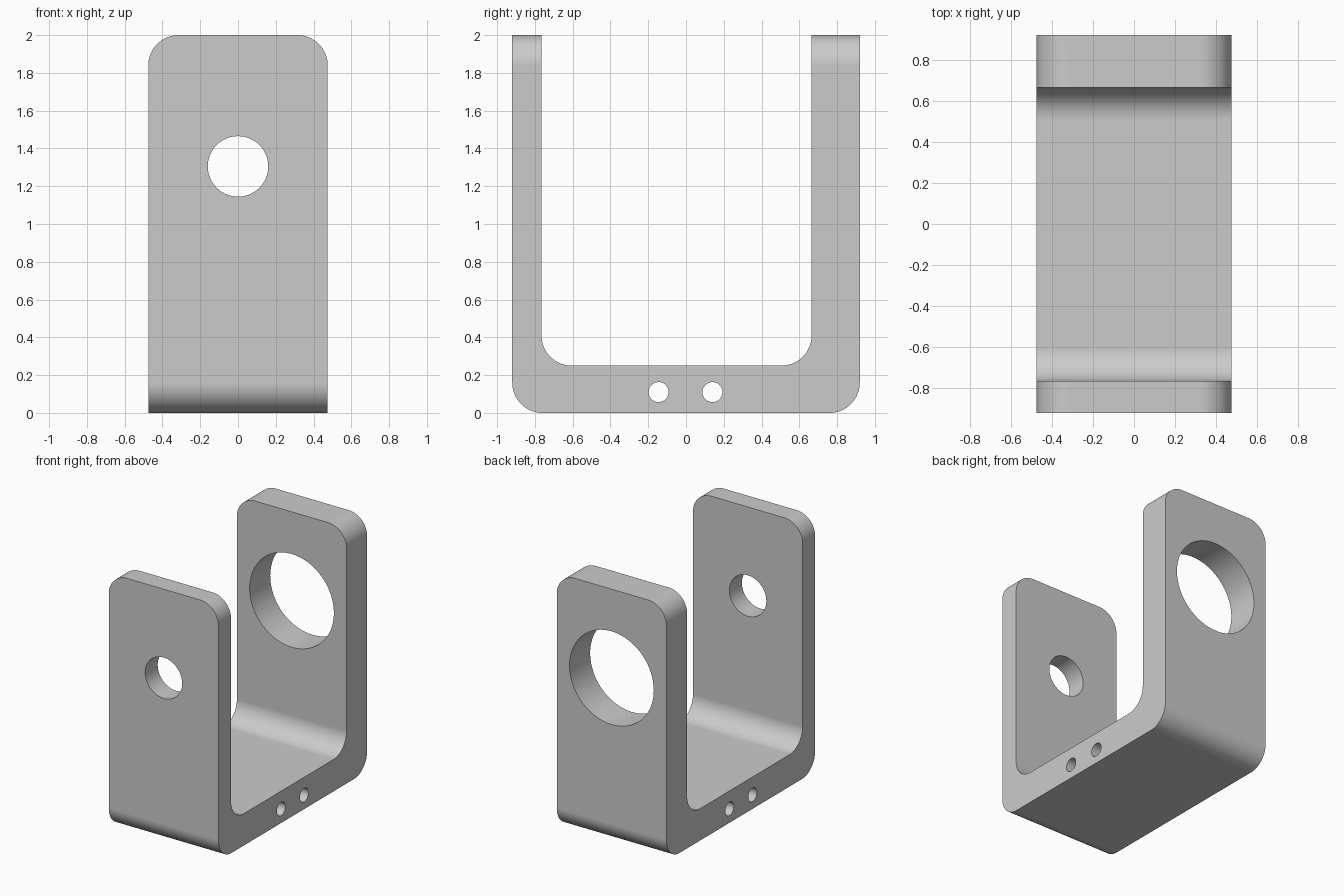
import bpy, bmesh, math
from mathutils import Vector, Matrix

cube = bpy.data.objects.get("Cube")
if cube:
    bpy.data.objects.remove(cube, do_unlink=True)

HALF_W, HALF_D, HEIGHT = 0.475, 0.92, 2.0
FRONT_IN, BACK_IN, FLOOR = -0.765, 0.665, 0.25
RADIUS = 0.16
HOLE_Z = 1.305

steel = bpy.data.materials.new("satin_grey")
steel.use_nodes = True
grey = (0.6, 0.6, 0.6, 1)
steel.diffuse_color = grey
steel.node_tree.nodes["Principled BSDF"].inputs["Base Color"].default_value = grey


def rounded(corners, steps=16):
    """Outline with right-angled corners (u, v, radius) turned into arcs."""
    points = []
    for i, (u, v, r) in enumerate(corners):
        p = Vector((u, v))
        if not r:
            points.append(p)
            continue
        before = (Vector(corners[i - 1][:2]) - p).normalized()
        after = (Vector(corners[(i + 1) % len(corners)][:2]) - p).normalized()
        centre = p + (before + after) * r
        for k in range(steps + 1):
            a = math.pi / 2 * k / steps
            points.append(centre - after * r * math.cos(a) - before * r * math.sin(a))
    return points


def circle(u, v, r, steps=64):
    return [Vector((u + r * math.cos(2 * math.pi * k / steps),
                    v + r * math.sin(2 * math.pi * k / steps))) for k in range(steps)]


def prism(name, outline, axis, start, end):
    """Extrude an outline (horizontal, z) along x or y."""
    def place(p, d):
        return (d, p.x, p.y) if axis == "x" else (p.x, d, p.y)
    bm = bmesh.new()
    face = bm.faces.new([bm.verts.new(place(p, start)) for p in outline])
    ext = bmesh.ops.extrude_face_region(bm, geom=[face])
    verts = [g for g in ext["geom"] if isinstance(g, bmesh.types.BMVert)]
    shift = Vector(place(Vector((0, 0)), end - start))
    bmesh.ops.translate(bm, verts=verts, vec=shift)
    bmesh.ops.recalc_face_normals(bm, faces=bm.faces)
    mesh = bpy.data.meshes.new(name)
    bm.to_mesh(mesh)
    bm.free()
    mesh.materials.append(steel)
    obj = bpy.data.objects.new(name, mesh)
    bpy.context.scene.collection.objects.link(obj)
    return obj


# U-shaped bracket: base with two upright arms of different thickness
bracket = prism("bracket", rounded([
    (-HALF_D, 0, RADIUS), (HALF_D, 0, RADIUS),
    (HALF_D, HEIGHT, 0), (BACK_IN, HEIGHT, 0),
    (BACK_IN, FLOOR, RADIUS), (FRONT_IN, FLOOR, RADIUS),
    (FRONT_IN, HEIGHT, 0), (-HALF_D, HEIGHT, 0)]), "x", -0.6, 0.6)

# Front silhouette trims the width and rounds the top corners
trim = prism("trim_helper", rounded([
    (-HALF_W, -0.2, 0), (HALF_W, -0.2, 0),
    (HALF_W, HEIGHT, RADIUS), (-HALF_W, HEIGHT, RADIUS)]), "y", -1.2, 1.2)

# Bores: small in front arm, large in back arm, two cross holes in the base
cutters = [("INTERSECT", trim),
           ("DIFFERENCE", prism("front_bore", circle(0, HOLE_Z, 0.16), "y", -1.2, 0)),
           ("DIFFERENCE", prism("back_bore", circle(0, HOLE_Z, 0.365), "y", 0, 1.2))]
for side, y in (("front", -0.145), ("back", 0.14)):
    cutters.append(("DIFFERENCE",
                    prism(side + "_cross_hole", circle(y, 0.11, 0.053, 40), "x", -0.8, 0.8)))

for operation, cutter in cutters:
    mod = bracket.modifiers.new(cutter.name, "BOOLEAN")
    mod.operation, mod.object, mod.solver = operation, cutter, "EXACT"

# Bake the cuts into the bracket, then drop the cutters
bpy.context.view_layer.update()
evaluated = bracket.evaluated_get(bpy.context.evaluated_depsgraph_get())
finished = bpy.data.meshes.new_from_object(evaluated)
bracket.modifiers.clear()
bracket.data = finished
finished.name = "bracket"
for _, cutter in cutters:
    bpy.data.objects.remove(cutter, do_unlink=True)

# Smooth fillets and bores with crisp edges and flat faces
bpy.ops.object.select_all(action="DESELECT")
bracket.select_set(True)
bpy.context.view_layer.objects.active = bracket
bpy.ops.object.shade_smooth_by_angle(angle=math.radians(30))
weighted = bracket.modifiers.new("flat_face_normals", "WEIGHTED_NORMAL")
weighted.keep_sharp = True
